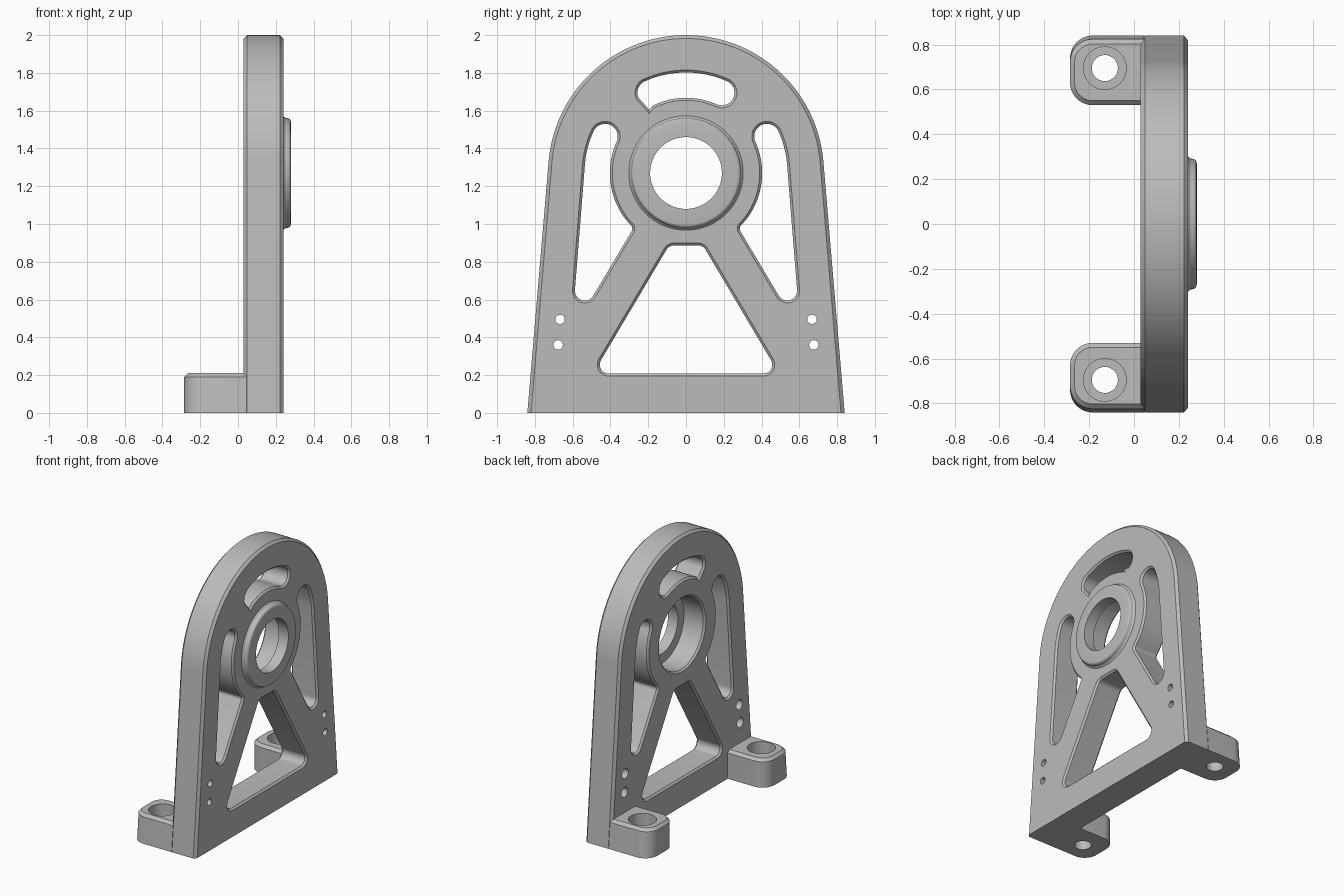
import bpy, bmesh, math
from mathutils import Vector

cube = bpy.data.objects.get("Cube")
if cube:
    bpy.data.objects.remove(cube)

grey = bpy.data.materials.new("plain grey")
grey.use_nodes = True
color = (0.5, 0.5, 0.5, 1)
grey.diffuse_color = color
grey.node_tree.nodes["Principled BSDF"].inputs["Base Color"].default_value = color

BACK, FRONT = 0.03, 0.24      # plate thickness along x
HUB = 1.27                    # height of the bore axis
SLANT = 0.085                 # lean of the plate sides


def arc(cu, cv, r, a, b, n=24):
    """Points on an arc from angle a to b, in degrees."""
    angles = [math.radians(a + (b - a) * i / n) for i in range(n + 1)]
    return [(cu + r * math.cos(t), cv + r * math.sin(t)) for t in angles]


def circle(cu, cv, r, n=48):
    return arc(cu, cv, r, 0, 360, n)[:-1]


def rounded(corners, n=10):
    """Replace corners given as (u, v, radius) with fillets."""
    out = []
    for i, c in enumerate(corners):
        p = Vector(c[:2])
        if len(c) < 3:
            out.append(tuple(p))
            continue
        d0 = (Vector(corners[i - 1][:2]) - p).normalized()
        d1 = (Vector(corners[(i + 1) % len(corners)][:2]) - p).normalized()
        half = d0.angle(d1) / 2
        center = p + (d0 + d1).normalized() * c[2] / math.sin(half)
        reach = c[2] / math.tan(half)
        start, end = p + d0 * reach - center, p + d1 * reach - center
        a = math.atan2(start.y, start.x)
        turn = math.atan2(start.x * end.y - start.y * end.x, start.dot(end))
        out += arc(center.x, center.y, c[2], math.degrees(a), math.degrees(a + turn), n)
    return out


def offset(poly, d):
    """Grow a polygon by d with mitred corners."""
    area = sum(p[0] * q[1] - q[0] * p[1] for p, q in zip(poly, poly[1:] + poly[:1]))
    sign = 1 if area > 0 else -1
    out = []
    for i, p in enumerate(poly):
        p = Vector(p)
        e0 = (p - Vector(poly[i - 1])).normalized()
        e1 = (Vector(poly[(i + 1) % len(poly)]) - p).normalized()
        n0, n1 = Vector((e0.y, -e0.x)), Vector((e1.y, -e1.x))
        m = (n0 + n1) / (1 + n0.dot(n1))
        out.append(tuple(p + m * d * sign))
    return out


def loft(bm, poly, levels, place):
    """Stack offset copies of an outline at (depth, growth) levels and cap the ends."""
    rings = [[bm.verts.new(place(u, v, w)) for u, v in offset(poly, d)] for w, d in levels]
    n = len(poly)
    for a, b in zip(rings, rings[1:]):
        for i in range(n):
            bm.faces.new((a[i], a[(i + 1) % n], b[(i + 1) % n], b[i]))
    bm.faces.new(rings[0])
    bm.faces.new(rings[-1])


def finish(bm, name):
    bmesh.ops.recalc_face_normals(bm, faces=bm.faces)
    mesh = bpy.data.meshes.new(name)
    bm.to_mesh(mesh)
    bm.free()
    mesh.materials.append(grey)
    obj = bpy.data.objects.new(name, mesh)
    bpy.context.collection.objects.link(obj)
    return obj


def smooth(obj):
    bpy.ops.object.select_all(action="DESELECT")
    obj.select_set(True)
    bpy.context.view_layer.objects.active = obj
    bpy.ops.object.shade_smooth_by_angle(angle=math.radians(25))


def carve(obj, cutter):
    cutter.hide_render = True
    mod = obj.modifiers.new("openings", "BOOLEAN")
    mod.object, mod.operation, mod.solver = cutter, "DIFFERENCE", "EXACT"
    bpy.context.view_layer.update()
    result = bpy.data.meshes.new_from_object(
        obj.evaluated_get(bpy.context.evaluated_depsgraph_get()))
    obj.modifiers.clear()
    obj.data = result
    bpy.data.objects.remove(cutter)
    smooth(obj)


def on_plate(u, v, w):
    return (w, u, v)


def flat(u, v, w):
    return (u, v, w)


# Arched plate with chamfered rim and plain underside
bm = bmesh.new()
outline = [(-0.84, 0), (0.84, 0)] + arc(0, HUB, 0.73, 4.85, 175.15, 72)
c = 0.018
loft(bm, outline, [(BACK, -c), (BACK + c, 0), (FRONT - c, 0), (FRONT, -c)],
     lambda u, v, w: (w, u, 0 if v < 0.1 else v))
plate = finish(bm, "arched_plate")

# Openings through the plate
bm = bmesh.new()
triangle = rounded([(-0.515, 0.195, 0.06), (0.515, 0.195, 0.06),
                    (0.097, 0.9, 0.06), (-0.097, 0.9, 0.06)])
tip = Vector((0.47 * math.cos(math.radians(24.3)), HUB + 0.47 * math.sin(math.radians(24.3))))
side = rounded(arc(0, HUB, 0.39, -38, 24.3)[:-1]
               + arc(tip.x, tip.y, 0.08, 204.3, 24.3)[:-1]
               + arc(0, HUB, 0.55, 24.3, 4.85, 12)
               + [(0.623, 0.374, 0.065), (0.262, 0.98, 0.04)])
slot_u, slot_v = 0.19, HUB + 0.425
slot = (arc(0, HUB, 0.545, 66, 114)[:-1]
        + arc(-slot_u, slot_v, 0.08, 114, 205, 14)
        + [(-0.195, 1.585)]
        + arc(0, HUB, 0.385, 118, 66)[1:-1]
        + arc(slot_u, slot_v, 0.08, 246, 426)[:-1])
mirrored = [(-u, v) for u, v in side]
bore = circle(0, HUB, 0.275, 72)
c = 0.013
for poly in (triangle, side, mirrored, slot, bore):
    loft(bm, poly, [(BACK - 0.01, 0.01), (BACK + c, -c), (FRONT - c, -c), (FRONT + 0.01, 0.01)],
         on_plate)
for s in (1, -1):
    for u, v in ((0.667, 0.495), (0.677, 0.36)):
        loft(bm, circle(s * u, v, 0.025, 24),
             [(0, 0.012), (0.12, 0.012), (0.12, 0), (0.3, 0)], on_plate)
carve(plate, finish(bm, "plate_cutter"))

# Raised bearing lip on the +x face, turned around the bore axis
bm = bmesh.new()
profile = [(0.2, 0.19), (0.2, 0.28), (0.235, 0.31), (0.243, 0.299), (0.252, 0.292),
           (0.265, 0.29), (0.273, 0.286), (0.278, 0.279), (0.28, 0.268), (0.28, 0.19)]
rings = [[bm.verts.new((x, u, v)) for u, v in circle(0, HUB, r, 72)] for x, r in profile]
for a, b in zip(rings, rings[1:] + rings[:1]):
    for i in range(72):
        j = (i + 1) % 72
        bm.faces.new((a[i], a[j], b[j], b[i]))
smooth(finish(bm, "bearing_lip"))

# Mounting feet with counterbored bolt holes
for s, name in ((1, "left_foot"), (-1, "right_foot")):
    bm = bmesh.new()
    foot = rounded([(0.045, 0.53), (0.045, 0.84), (-0.285, 0.84, 0.1), (-0.285, 0.53, 0.1)])
    levels = [(0, 0), (0.19, 0), (0.21, -0.02)]
    loft(bm, foot, levels,
         lambda u, v, w: (0.045 if u > 0 else u, s * (v - SLANT * w * (v > 0.7)), w))
    obj = finish(bm, name)
    bm = bmesh.new()
    loft(bm, circle(-0.13, s * 0.695, 0.058),
         [(-0.05, 0), (0.1, 0), (0.1, 0.037), (0.3, 0.037)], flat)
    carve(obj, finish(bm, "foot_cutter"))
